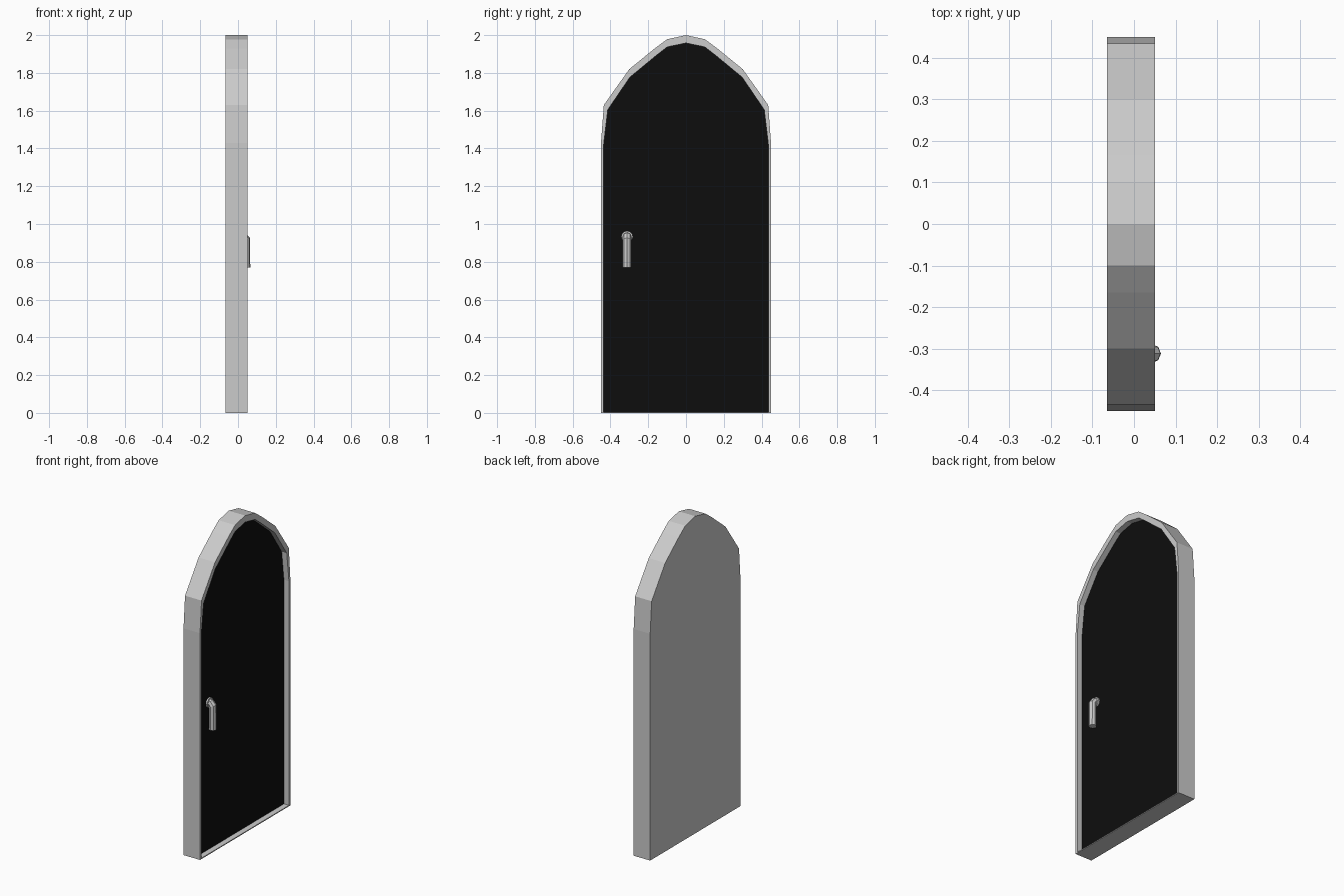
import bpy, math

if "Cube" in bpy.data.objects:
    bpy.data.objects.remove(bpy.data.objects["Cube"])

X_BACK, X_FRONT, X_PANEL = -0.065, 0.05, 0.015


def mirrored(half):
    """Close a right-hand half profile (bottom to apex) about y = 0."""
    return half + [(-y, z) for y, z in reversed(half[:-1])]


def make_object(name, verts, faces):
    mesh = bpy.data.meshes.new(name)
    mesh.from_pydata(verts, [], faces)
    mesh.update()
    ob = bpy.data.objects.new(name, mesh)
    bpy.context.collection.objects.link(ob)
    return ob


outer = mirrored([(0.45, 0), (0.45, 1.43), (0.435, 1.63), (0.30, 1.82),
                  (0.165, 1.93), (0.10, 1.978), (0, 2.0)])
inner = mirrored([(0.436, 0.006), (0.436, 1.42), (0.414, 1.605), (0.297, 1.777),
                  (0.16, 1.89), (0.10, 1.937), (0, 1.958)])
n = len(outer)

# Door frame: closed back, outer sides, front rim and recess walls
rings = [(outer, X_BACK), (outer, X_FRONT), (inner, X_FRONT), (inner, X_PANEL)]
verts = [(x, y, z) for ring, x in rings for y, z in ring]
faces = [list(reversed(range(n)))]
for r in range(3):
    for i in range(n):
        j = (i + 1) % n
        faces.append([r * n + i, r * n + j, (r + 1) * n + j, (r + 1) * n + i])
make_object("door_frame", verts, faces)

# Dark recessed door panel
panel = make_object("door_panel", [(X_PANEL, y, z) for y, z in inner], [list(range(n))])
black = bpy.data.materials.new("black")
black.diffuse_color = (0.004, 0.004, 0.004, 1)
black.use_nodes = True
black.node_tree.nodes["Principled BSDF"].inputs["Base Color"].default_value = black.diffuse_color
panel.data.materials.append(black)

# Handle rosette
HY, HZ = -0.312, 0.933
bpy.ops.mesh.primitive_cylinder_add(vertices=12, radius=0.031, depth=0.01,
                                    location=(X_PANEL + 0.005, HY, HZ),
                                    rotation=(0, math.pi / 2, 0))
bpy.context.object.name = "handle_rosette"

# Bent octagonal handle
curve = bpy.data.curves.new("door_handle", 'CURVE')
curve.dimensions = '3D'
curve.bevel_depth = 0.023
curve.bevel_resolution = 2
curve.use_fill_caps = True
path = [(X_PANEL, HZ), (0.03, HZ), (0.042, 0.918), (0.042, 0.77)]
spline = curve.splines.new('POLY')
spline.points.add(len(path) - 1)
for p, (x, z) in zip(spline.points, path):
    p.co = (x, HY, z, 1)
spline.use_smooth = False
handle = bpy.data.objects.new("door_handle", curve)
bpy.context.collection.objects.link(handle)
